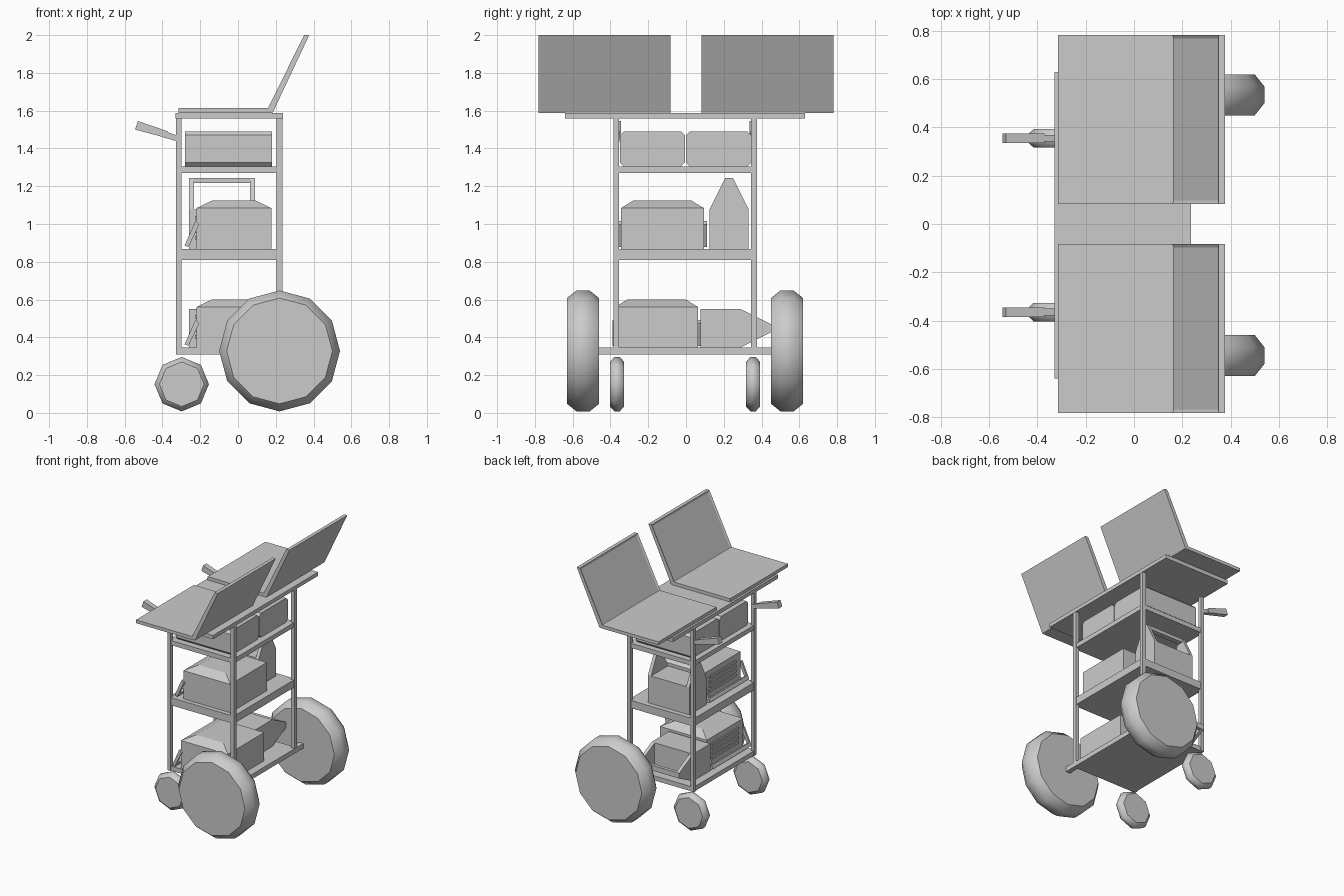
import bpy, bmesh, math
from mathutils import Matrix, Vector

if "Cube" in bpy.data.objects:
    bpy.data.objects.remove(bpy.data.objects["Cube"], do_unlink=True)

grey = bpy.data.materials.new("plain_grey")
grey.use_nodes = True
COLOR = (0.6, 0.6, 0.6, 1)
grey.diffuse_color = COLOR
grey.node_tree.nodes["Principled BSDF"].inputs["Base Color"].default_value = COLOR
YC = -0.005  # centre line of the cart


def finish(name, bm):
    bmesh.ops.recalc_face_normals(bm, faces=bm.faces[:])
    mesh = bpy.data.meshes.new(name)
    bm.to_mesh(mesh)
    bm.free()
    mesh.materials.append(grey)
    obj = bpy.data.objects.new(name, mesh)
    bpy.context.collection.objects.link(obj)
    return obj


def add_box(bm, x, y, z):
    """Box from three (min, max) ranges."""
    size = [r[1] - r[0] for r in (x, y, z)]
    mid = [(r[0] + r[1]) / 2 for r in (x, y, z)]
    m = Matrix.Translation(mid) @ Matrix.Diagonal((*size, 1))
    return bmesh.ops.create_cube(bm, size=1, matrix=m)["verts"]


def box(name, x, y, z):
    bm = bmesh.new()
    add_box(bm, x, y, z)
    return finish(name, bm)


def add_prism(bm, points, axis, lo, hi):
    """Extrude a 2D outline along x (points are y, z) or y (points are x, z)."""
    place = (lambda p: (lo, *p)) if axis == 0 else (lambda p: (p[0], lo, p[1]))
    face = bm.faces.new([bm.verts.new(place(p)) for p in points])
    out = bmesh.ops.extrude_face_region(bm, geom=[face])["geom"]
    shift = Vector((hi - lo, 0, 0)) if axis == 0 else Vector((0, hi - lo, 0))
    bmesh.ops.translate(bm, vec=shift, verts=[v for v in out if isinstance(v, bmesh.types.BMVert)])


def prism(name, points, axis, lo, hi):
    bm = bmesh.new()
    add_prism(bm, points, axis, lo, hi)
    return finish(name, bm)


def wheel(name, x, y, z, sides, r, r_cap, half, half_tread):
    """Low-poly tyre with a smooth tread and flat side caps."""
    bm = bmesh.new()
    rings = []
    for rad, off in ((r_cap, -half), (r, -half_tread), (r, half_tread), (r_cap, half)):
        angles = [math.tau * i / sides for i in range(sides)]
        rings.append([bm.verts.new((x + rad * math.sin(a), y + off, z + rad * math.cos(a))) for a in angles])
    for a, b in zip(rings, rings[1:]):
        for i in range(sides):
            j = (i + 1) % sides
            bm.faces.new((a[i], a[j], b[j], b[i])).smooth = True
    for ring in (rings[0], rings[-1]):
        bm.faces.new(ring)
    obj = finish(name, bm)
    for e in obj.data.edges:
        ys = [obj.data.vertices[v].co.y - y for v in e.vertices]
        e.use_edge_sharp = all(abs(abs(v) - half) < 1e-4 for v in ys)


# Wheels, posts, push handles and laptops on both sides
for side, s in (("left", 1), ("right", -1)):
    wheel(f"large_wheel_{side}", 0.22, YC + s * 0.54, 0.328, 12, 0.32, 0.28, 0.085, 0.035)
    wheel(f"caster_wheel_{side}", -0.298, YC + s * 0.36, 0.152, 8, 0.144, 0.118, 0.038, 0.014)
    y = YC + s * 0.365
    post_y = (y - 0.015, y + 0.015)
    box(f"handle_post_{side}", (-0.328, -0.3), post_y, (0.31, 1.56))
    box(f"wheel_post_{side}", (0.205, 0.235), post_y, (0.31, 1.56))
    y = YC + s * 0.36
    prism(f"handle_stem_{side}", [(-0.31, 1.435), (-0.31, 1.465), (-0.4, 1.495), (-0.4, 1.46)],
          1, y - 0.014, y + 0.014)
    prism(f"handle_grip_{side}", [(-0.37, 1.453), (-0.37, 1.49), (-0.53, 1.545), (-0.545, 1.5)],
          1, y - 0.02, y + 0.02)

    # Laptop: flat base, leaning lid with an inset screen
    y0, y1 = sorted((s * 0.083, s * 0.782))
    box(f"laptop_base_{side}", (-0.315, 0.18), (y0, y1), (1.588, 1.613))
    lid = prism(f"laptop_lid_{side}", [(0.155, 1.605), (0.184, 1.59), (0.377, 2.0), (0.35, 2.0)],
                1, y0, y1)
    bm = bmesh.new()
    bm.from_mesh(lid.data)
    bm.normal_update()
    screen = min(bm.faces, key=lambda f: f.normal.x)
    bmesh.ops.inset_region(bm, faces=[screen], thickness=0.02, depth=0)
    bmesh.ops.translate(bm, vec=screen.normal * -0.006, verts=screen.verts[:])
    bm.to_mesh(lid.data)
    bm.free()

# Shelves
for name, z0, z1 in (("bottom_shelf", 0.31, 0.345), ("middle_shelf", 0.81, 0.868), ("upper_shelf", 1.27, 1.305)):
    box(name, (-0.322, 0.229), (YC - 0.374, YC + 0.374), (z0, z1))
box("table_top", (-0.33, 0.237), (YC - 0.635, YC + 0.635), (1.558, 1.587))
box("axle_bar", (0.2, 0.237), (YC - 0.46, YC + 0.46), (0.308, 0.345))

# Two bevelled cases on the upper shelf
for side, y0, y1 in (("right", -0.35, -0.006), ("left", 0.0, 0.344)):
    c = 0.02
    prism(f"battery_case_{side}", [
        (y0 + c, 1.305), (y1 - c, 1.305), (y1, 1.305 + c), (y1, 1.49 - c),
        (y1 - c, 1.49), (y0 + c, 1.49), (y0, 1.49 - c), (y0, 1.305 + c)], 0, -0.28, 0.18)


# Machine boxes with sloped lids, slatted vents and a swing handle
def machine(label, y0, y1, z):
    bm = bmesh.new()
    add_box(bm, (-0.22, 0.177), (y0, y1), (z, z + 0.216))
    top = max(bm.faces, key=lambda f: f.calc_center_median().z)
    lid = bmesh.ops.extrude_face_region(bm, geom=[top])["geom"]
    bm.faces.remove(top)
    mid = Vector((-0.022, (y0 + y1) / 2))
    for v in [g for g in lid if isinstance(g, bmesh.types.BMVert)]:
        v.co.x = mid.x + (v.co.x - mid.x) * 0.58
        v.co.y = mid.y + (v.co.y - mid.y) * 0.7
        v.co.z += 0.04
    finish(f"{label}_machine", bm)
    bm = bmesh.new()
    for i in range(4):
        h = z + 0.05 + i * 0.035
        add_box(bm, (-0.227, -0.218), (y0 + 0.06, y1 - 0.06), (h, h + 0.018))
    finish(f"{label}_vent_slats", bm)
    bm = bmesh.new()
    outline = [(-0.283, z + 0.018), (-0.262, z + 0.01), (-0.205, z + 0.13), (-0.225, z + 0.148)]
    for a in (y0 - 0.015, y1):
        add_prism(bm, outline, 1, a, a + 0.015)
    add_prism(bm, [(-0.283, z + 0.018), (-0.262, z + 0.01), (-0.25, z + 0.035), (-0.271, z + 0.043)],
              1, y0, y1)
    finish(f"{label}_swing_handle", bm)


machine("middle", -0.345, 0.095, 0.868)
machine("lower", -0.375, 0.063, 0.345)


# Tool carriers: closed body, tapering end plates and a top bar
def tool_carrier(label, place):
    w, body, top, tip = 0.103, 0.21, 0.376, 0.02
    x0, x1, t = -0.26, 0.09, 0.026
    bm = bmesh.new()
    add_box(bm, (x0 + t, x1 - t), (-w, w), (0, body))
    outline = [(-w, 0), (w, 0), (w, body), (tip, top), (-tip, top), (-w, body)]
    for a in (x0, x1 - t):
        add_prism(bm, outline, 0, a, a + t)
    add_box(bm, (x0 + t, x1 - t), (-tip, tip), (top - t, top))
    bmesh.ops.transform(bm, matrix=place, verts=bm.verts[:])
    finish(f"{label}_tool_carrier", bm)


tool_carrier("upright", Matrix.Translation((0, 0.228, 0.868)))
tool_carrier("fallen", Matrix.Translation((0, 0.077, 0.448)) @ Matrix.Rotation(-math.pi / 2, 4, "X"))
